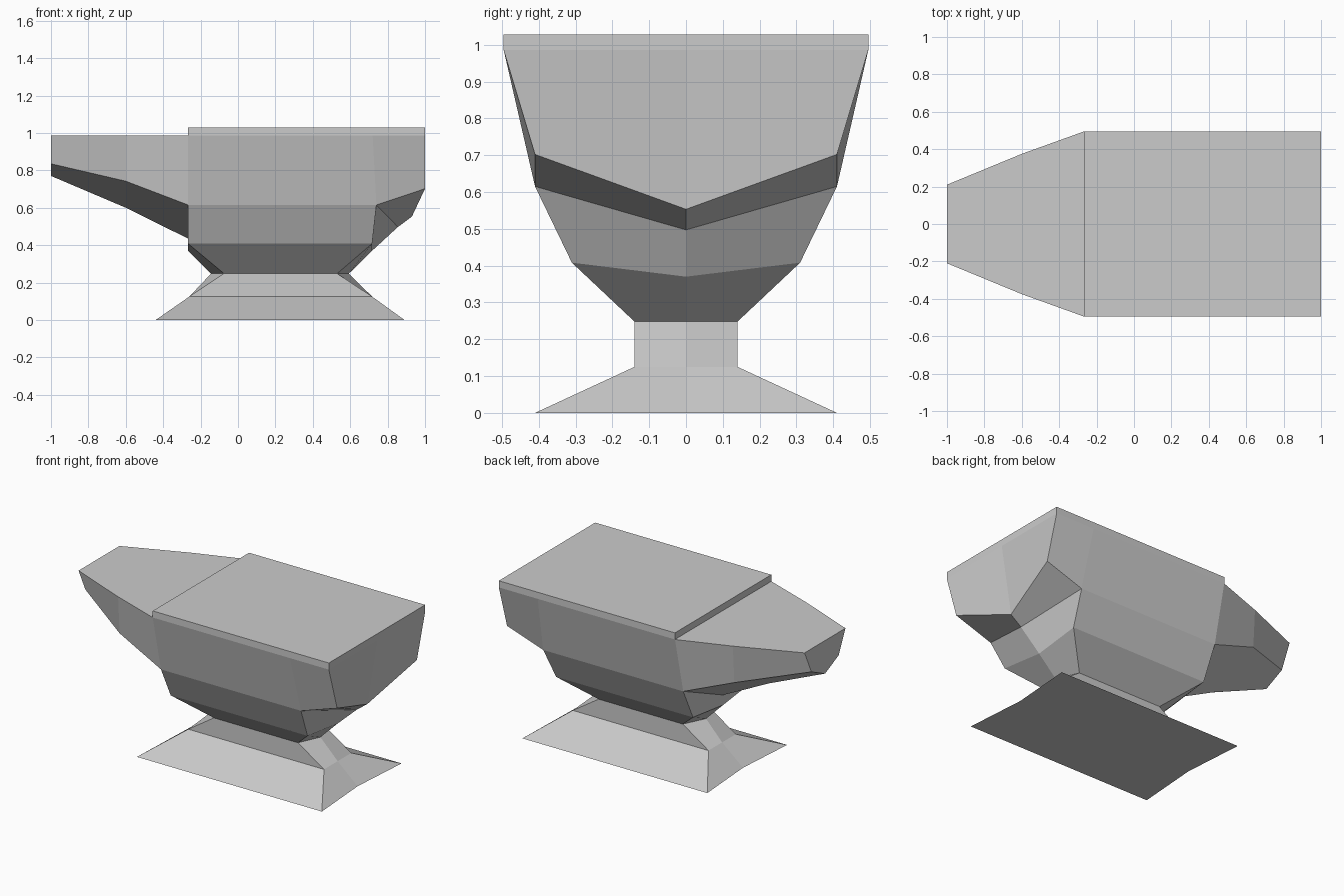
import bpy, bmesh

if "Cube" in bpy.data.objects:
    bpy.data.objects.remove(bpy.data.objects["Cube"])


def loft(name, rings, skip=(), caps=()):
    """Bridge six-point rings; skip holds (band, edge) pairs hidden inside joints.
    caps holds (ring, point-index groups) that become end faces."""
    bm = bmesh.new()
    vs = [[bm.verts.new(p) for p in ring] for ring in rings]
    for b in range(len(rings) - 1):
        for i in range(6):
            if (b, i) not in skip:
                j = (i + 1) % 6
                bm.faces.new((vs[b][i], vs[b][j], vs[b + 1][j], vs[b + 1][i]))
    for ring, groups in caps:
        for g in groups:
            bm.faces.new([vs[ring][i] for i in g])
    bmesh.ops.recalc_face_normals(bm, faces=bm.faces)
    mesh = bpy.data.meshes.new(name)
    bm.to_mesh(mesh)
    bm.free()
    obj = bpy.data.objects.new(name, mesh)
    bpy.context.collection.objects.link(obj)
    return obj


def level(y, z, left, right, left_mid, right_mid):
    """Horizontal ring: four corners plus a mid point (x, z) on each end."""
    return [(right, y, z), (right_mid[0], 0, right_mid[1]), (right, -y, z),
            (left, -y, z), (left_mid[0], 0, left_mid[1]), (left, y, z)]


def section(top, low, keel):
    """Crosswise ring: top and low are (x, half width, z), keel is (x, z)."""
    (tx, ty, tz), (lx, ly, lz) = top, low
    return [(tx, 0, tz), (tx, ty, tz), (lx, ly, lz), (keel[0], 0, keel[1]),
            (lx, -ly, lz), (tx, -ty, tz)]


TOP = 0.985
HALVES = [(0, 1, 2, 3), (0, 3, 4, 5)]

# Foot, pinched waist and flared body
loft("foot_and_body", [
    level(0.41, 0, -0.44, 0.89, (-0.41, 0), (0.86, 0)),
    level(0.14, 0.125, -0.26, 0.717, (-0.26, 0.125), (0.717, 0.125)),
    level(0.14, 0.248, -0.075, 0.53, (-0.144, 0.248), (0.593, 0.248)),
    level(0.31, 0.408, -0.267, 0.717, (-0.267, 0.37), (0.717, 0.37)),
    level(0.41, 0.615, -0.267, 0.74, (-0.267, 0.435), (0.855, 0.497)),
    level(0.495, TOP, -0.267, 0.72, (-0.267, TOP), (0.72, TOP)),
], skip={(4, i) for i in (0, 1, 3, 4)}, caps=[(0, [range(6)])])

# Tapered horn
loft("horn", [
    section((-1, 0.21, TOP), (-1, 0.14, 0.835), (-1, 0.77)),
    section((-0.6, 0.375, TOP), (-0.6, 0.36, 0.742), (-0.6, 0.6)),
    section((-0.267, 0.495, TOP), (-0.267, 0.41, 0.615), (-0.267, 0.435)),
], caps=[(0, HALVES)])

# Overhanging heel, open where the body and face plate meet it
loft("heel", [
    section((0.72, 0.495, TOP), (0.74, 0.41, 0.615), (0.855, 0.497)),
    section((1, 0.495, TOP), (1, 0.41, 0.702), (0.93, 0.553)),
], skip={(0, 0), (0, 5)}, caps=[(1, HALVES)])

# Raised working face
loft("face_plate", [
    level(0.495, z, -0.267, 1, (-0.267, z), (1, z)) for z in (TOP, 1.028)
], caps=[(1, [range(6)])])
